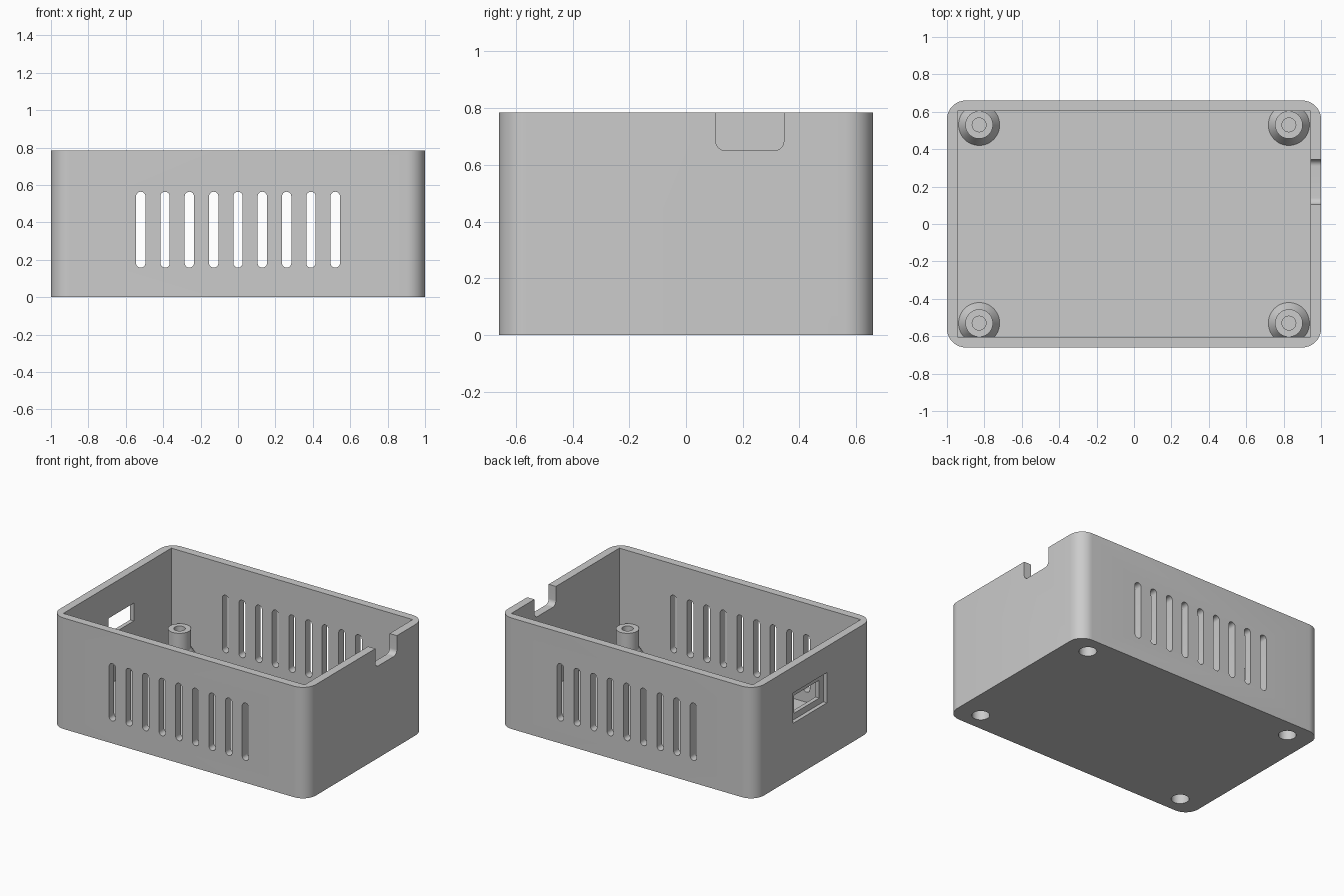
import bpy, bmesh, math
from mathutils import Vector

cube = bpy.data.objects.get("Cube")
if cube:
    bpy.data.objects.remove(cube, do_unlink=True)

# Overall sizes
W, D, H = 1.0, 0.66, 0.784          # half width, half depth, height
WALL, FLOOR, CORNER = 0.057, 0.086, 0.1
POST_X, POST_Y = 0.828, 0.53

grey = bpy.data.materials.new("plastic_grey")
grey.use_nodes = True
colour = (0.6, 0.6, 0.6, 1)
grey.diffuse_color = colour
grey.node_tree.nodes["Principled BSDF"].inputs["Base Color"].default_value = colour


def finish(bm, name):
    bmesh.ops.recalc_face_normals(bm, faces=bm.faces)
    mesh = bpy.data.meshes.new(name)
    bm.to_mesh(mesh)
    bm.free()
    obj = bpy.data.objects.new(name, mesh)
    bpy.context.scene.collection.objects.link(obj)
    mesh.materials.append(grey)
    return obj


def rounded_rect(half_u, half_v, r, steps=10):
    """Outline of a rectangle with rounded corners."""
    points = []
    for k, (su, sv) in enumerate(((1, 1), (-1, 1), (-1, -1), (1, -1))):
        for i in range(steps + 1):
            a = math.pi / 2 * (k + i / steps)
            points.append((su * (half_u - r) + r * math.cos(a),
                           sv * (half_v - r) + r * math.sin(a)))
    return points


def prism(name, outline, axis, start, end, centre=(0, 0)):
    """Extrude a 2D outline along the x, y or z axis."""
    bm = bmesh.new()
    verts = []
    for u, v in outline:
        u, v = u + centre[0], v + centre[1]
        verts.append(bm.verts.new({"x": (start, u, v), "y": (u, start, v),
                                   "z": (u, v, start)}[axis]))
    bmesh.ops.remove_doubles(bm, verts=verts, dist=1e-5)
    face = bm.faces.new([v for v in verts if v.is_valid])
    out = bmesh.ops.extrude_face_region(bm, geom=[face])
    moved = [g for g in out["geom"] if isinstance(g, bmesh.types.BMVert)]
    shift = Vector([end - start if axis == a else 0 for a in "xyz"])
    bmesh.ops.translate(bm, verts=moved, vec=shift)
    return finish(bm, name)


def rect(half_u, half_v):
    return [(half_u, half_v), (-half_u, half_v), (-half_u, -half_v), (half_u, -half_v)]


def lathe(name, profile, x, y, segments=48):
    """Closed solid of revolution from (radius, height) pairs."""
    bm = bmesh.new()
    rings = [[bm.verts.new((x + r * math.cos(math.tau * i / segments),
                            y + r * math.sin(math.tau * i / segments), z))
              for i in range(segments)] for r, z in profile]
    for low, high in zip(rings, rings[1:]):
        for i in range(segments):
            j = (i + 1) % segments
            bm.faces.new((low[i], low[j], high[j], high[i]))
    bm.faces.new(rings[0])
    bm.faces.new(rings[-1])
    return finish(bm, name)


def combine(target, tool, operation):
    mod = target.modifiers.new("combine", "BOOLEAN")
    mod.operation, mod.object, mod.solver = operation, tool, "EXACT"
    bpy.context.view_layer.objects.active = target
    bpy.ops.object.modifier_apply(modifier=mod.name)
    bpy.data.objects.remove(tool, do_unlink=True)


# Open-topped case
case = prism("enclosure_case", rounded_rect(W, D, CORNER), "z", 0, H)
combine(case, prism("cavity", rect(W - WALL, D - WALL), "z", FLOOR, H + 0.1), "DIFFERENCE")

# Screw posts with flared feet, then their holes from above and below
for sx in (-1, 1):
    for sy in (-1, 1):
        x, y = sx * POST_X, sy * POST_Y
        post = [(0.11, 0.04), (0.11, FLOOR), (0.074, 0.143), (0.074, 0.275)]
        combine(case, lathe("post", post, x, y), "UNION")
        combine(case, lathe("screw_hole", [(0.037, 0.135), (0.037, 0.35)], x, y), "DIFFERENCE")
        combine(case, lathe("foot_hole", [(0.057, -0.05), (0.057, 0.115)], x, y), "DIFFERENCE")

# Ventilation slots through front and back walls
for i in range(-4, 5):
    slot = prism("slot", rounded_rect(0.025, 0.203, 0.0249, 6), "y", -1, 1, (i * 0.13, 0.361))
    combine(case, slot, "DIFFERENCE")

# Cable notch in the rim of the +x wall
notch = prism("notch", rounded_rect(0.12, 0.15, 0.035), "x", 0.9, 1.1, (0.225, 0.8))
combine(case, notch, "DIFFERENCE")

# Recessed connector window in the -x wall
window = (0.043, 0.4925)
combine(case, prism("recess", rect(0.189, 0.107), "x", -1.1, -0.972, window), "DIFFERENCE")
combine(case, prism("opening", rect(0.142, 0.063), "x", -1.1, -0.9, window), "DIFFERENCE")

# Smooth rounded walls, keep hard edges
bpy.ops.object.select_all(action="DESELECT")
case.select_set(True)
bpy.context.view_layer.objects.active = case
bpy.ops.object.shade_smooth_by_angle(angle=math.radians(30))
